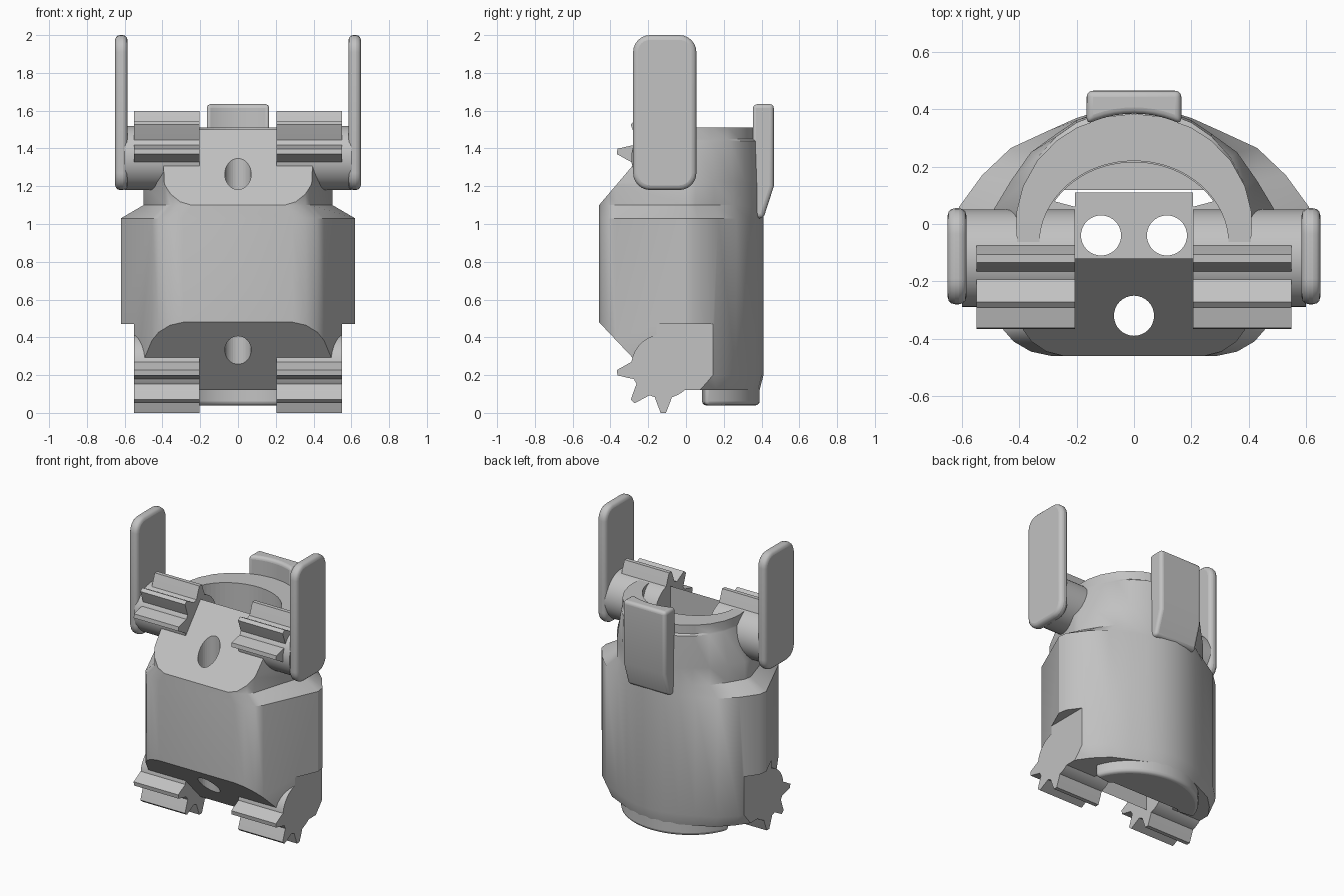
import bpy, bmesh, math
from mathutils import Vector

cube = bpy.data.objects.get("Cube")
if cube:
    bpy.data.objects.remove(cube, do_unlink=True)

grey = bpy.data.materials.new("plain_grey")
grey.use_nodes = True
COLOUR = (0.54, 0.54, 0.54, 1)
grey.diffuse_color = COLOUR
grey.node_tree.nodes["Principled BSDF"].inputs["Base Color"].default_value = COLOUR
parts = []


def make(name, bm):
    bmesh.ops.recalc_face_normals(bm, faces=bm.faces)
    mesh = bpy.data.meshes.new(name)
    bm.to_mesh(mesh)
    bm.free()
    mesh.materials.append(grey)
    ob = bpy.data.objects.new(name, mesh)
    bpy.context.collection.objects.link(ob)
    parts.append(ob)
    return ob


def loft(rings):
    """Solid through rings with equal point counts."""
    bm = bmesh.new()
    rows = [[bm.verts.new(p) for p in ring] for ring in rings]
    n = len(rows[0])
    for a, b in zip(rows, rows[1:]):
        for i in range(n):
            j = (i + 1) % n
            bm.faces.new((a[i], a[j], b[j], b[i]))
    bm.faces.new(rows[0])
    bm.faces.new(rows[-1])
    return bm


def prism_z(points, z0, z1):
    return loft([[(x, y, z) for x, y in points] for z in (z0, z1)])


def prism_x(points, x0, x1):
    return loft([[(x, y, z) for y, z in points] for x in (x0, x1)])


def arc(cx, cy, a, b, start, end, n):
    angles = [math.radians(start + (end - start) * i / n) for i in range(n + 1)]
    return [(cx + a * math.cos(t), cy + b * math.sin(t)) for t in angles]


def slice_off(bm, point, normal):
    geom = bm.verts[:] + bm.edges[:] + bm.faces[:]
    cut = bmesh.ops.bisect_plane(bm, geom=geom, plane_co=Vector(point),
                                 plane_no=Vector(normal), clear_outer=True)
    edges = [e for e in cut["geom_cut"] if isinstance(e, bmesh.types.BMEdge)]
    bmesh.ops.holes_fill(bm, edges=edges)


def modify(ob, kind, **settings):
    mod = ob.modifiers.new(kind.title(), kind)
    for key, value in settings.items():
        setattr(mod, key, value)


def bevel(ob, width, segments=3):
    modify(ob, "BEVEL", width=width, segments=segments,
           limit_method="ANGLE", angle_limit=math.radians(40))


def cut_with(ob, name, bm):
    cutter = make(name, bm)
    cutter.hide_render = True
    cutter.hide_viewport = True
    cutter.display_type = "WIRE"
    modify(ob, "BOOLEAN", operation="DIFFERENCE", solver="EXACT", object=cutter)


def mirrored(half):
    """Closed outline from a half running back centre to front corner."""
    return half + [(-x, y) for x, y in half[::-1] if x > 0]


# Housing: round back, winged sides, flat front, narrowing into a collar
front = [(0.455, -0.37), (0.42, -0.41), (0.36, -0.445), (0.29, -0.46)]
narrow_front = [(x * 0.85, y) for x, y in front]
wings = [(0, 0.41), (0.1, 0.4), (0.2, 0.37), (0.3, 0.325), (0.43, 0.265),
         (0.53, 0.17), (0.61, 0.06), (0.62, 0)]
shoulder = [(0, 0.41), (0.1, 0.398), (0.2, 0.362), (0.27, 0.315), (0.36, 0.25),
            (0.43, 0.15), (0.49, 0.05), (0.5, 0)]
collar = [(0.412 * math.sin(t), 0.405 * math.cos(t)) for t in
          (math.radians(a) for a in (0, 14, 29, 41, 55, 70, 83, 90))]
rim = [(x, y * 0.95) for x, y in collar]
foot = [(x * 0.92, y * 0.95) for x, y in wings]
levels = [(0.12, foot + front), (0.2, wings + front), (1.03, wings + front),
          (1.1, shoulder + narrow_front), (1.22, shoulder + narrow_front),
          (1.44, collar + narrow_front), (1.45, rim + narrow_front),
          (1.51, rim + narrow_front)]
body = loft([[(x, y, z) for x, y in mirrored(half)] for z, half in levels])
slice_off(body, (0, -0.46, 1.1), (0, -0.4, 0.34))
slice_off(body, (0, -0.46, 0.48), (0, -0.36, -0.34))
housing = make("housing", body)

# Deep recess in each end, leaving a slab between them
hollow = [(0.33, -0.12)] + arc(0, -0.07, 0.33, 0.29, 0, 180, 32) + [(-0.33, -0.12)]
cut_with(housing, "upper_recess_cutter", prism_z(hollow, 1.1, 1.8))
cut_with(housing, "lower_recess_cutter", prism_z(hollow, -0.2, 0.5))

# Crescent opening and round bores through the slab, notches in the sides
crescent = [p for p in arc(0, -0.07, 0.325, 0.285, 0, 180, 40) if p[1] > 0.06]
step = [(-0.205, 0.06), (-0.205, 0.11), (0.205, 0.11), (0.205, 0.06)]
cut_with(housing, "crescent_cutter", prism_z(crescent + step, 0.4, 1.2))
for i, (x, y) in enumerate([(-0.115, -0.04), (0.115, -0.04), (0, -0.32)]):
    bore = arc(x, y, 0.07, 0.07, 0, 360, 32)[:-1]
    cut_with(housing, f"bore_cutter_{i}", prism_z(bore, -0.2, 1.8))
for s in (-1, 1):
    notch = [(-0.6, -0.1), (0.16, -0.1), (0.16, 0.47), (-0.6, 0.47)]
    cut_with(housing, f"notch_cutter_{s}", prism_x(notch, s * 0.55, s * 0.8))

# Rounded lip under the back of the housing
outer = [p for p in arc(0, 0, 0.42, 0.39, 0, 180, 48) if p[1] > 0.08]
inner = [p for p in arc(0, -0.07, 0.33, 0.29, 0, 180, 40) if p[1] > 0.08]
lip = make("bottom_lip", prism_z(outer + inner[::-1], 0.04, 0.22))
bevel(lip, 0.03)

# Clip on the back of the collar
clip_shape = arc(0, 0, 0.385, 0.385, 64.6, 115.4, 10) + [(-0.165, 0.465), (0.165, 0.465)]
clip_bm = prism_z(clip_shape, 1.03, 1.635)
slice_off(clip_bm, (0, 0.465, 1.2), (0, 0.17, -0.055))
back_clip = make("back_clip", clip_bm)
bevel(back_clip, 0.035, 4)

# Toothed hinges, hubs and upright paddles on both sides
HY, R, TIP = -0.12, 0.17, 0.247


def gear_tooth(name, cz, angle, x0, x1):
    t = math.radians(angle)
    c, s = math.cos(t), math.sin(t)
    shape = [(0.12, -0.06), (0.18, -0.04), (TIP, -0.014),
             (TIP, 0.014), (0.18, 0.04), (0.12, 0.06)]
    make(name, prism_x([(HY + r * c - w * s, cz + r * s + w * c)
                        for r, w in shape], x0, x1))


for s, label in ((-1, "right"), (1, "left")):
    for level, cz, flip in (("upper", 1.35, 1), ("lower", TIP, -1)):
        disc = arc(HY, cz, R, R, 0, 360, 40)[:-1]
        make(f"{label}_{level}_gear_core", prism_x(disc, s * 0.205, s * 0.55))
        for k in range(3):
            gear_tooth(f"{label}_{level}_tooth_{k}", cz, flip * (90 + 41 * k),
                       s * 0.205, s * 0.55)
    hub = arc(HY, 1.35, R, R, 0, 360, 40)[:-1]
    make(f"{label}_hub", prism_x(hub, s * 0.4, s * 0.6))
    corner = 0.09
    panel = []
    for cy, cz, a in ((-0.035, 1.91, 0), (-0.19, 1.91, 90),
                      (-0.19, 1.27, 180), (-0.035, 1.27, 270)):
        panel += arc(cy, cz, corner, corner, a, a + 90, 6)
    paddle = make(f"{label}_paddle", prism_x(panel, s * 0.585, s * 0.65))
    bevel(paddle, 0.025)

# Smooth curved surfaces, keep hard edges
for ob in parts:
    if not ob.hide_render:
        with bpy.context.temp_override(object=ob, active_object=ob,
                                       selected_objects=[ob],
                                       selected_editable_objects=[ob]):
            bpy.ops.object.shade_smooth_by_angle(angle=math.radians(32))
